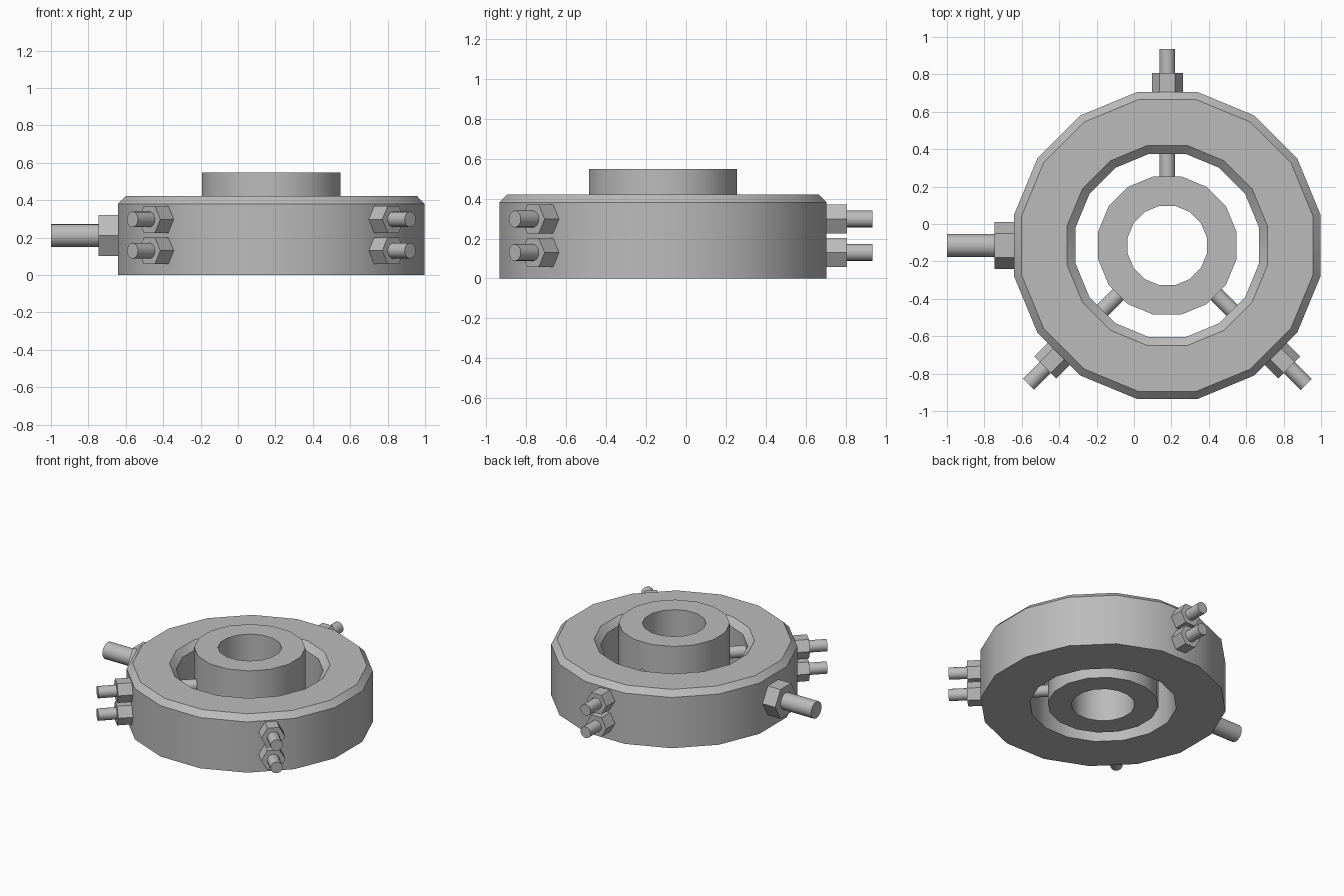
import bpy, bmesh
from math import pi, cos, sin, radians
from mathutils import Matrix, Vector

cube = bpy.data.objects.get("Cube")
if cube:
    bpy.data.objects.remove(cube)

CENTRE = Vector((0.178, -0.115, 0))
SIDES = 16

steel = bpy.data.materials.new("grey_steel")
steel.use_nodes = True
colour = (0.5, 0.5, 0.5, 1)
steel.diffuse_color = colour
steel.node_tree.nodes["Principled BSDF"].inputs["Base Color"].default_value = colour


def finish(bm, name):
    bmesh.ops.recalc_face_normals(bm, faces=bm.faces)
    mesh = bpy.data.meshes.new(name)
    bm.to_mesh(mesh)
    bm.free()
    mesh.materials.append(steel)
    mesh.polygons.foreach_set("use_smooth", [True] * len(mesh.polygons))
    mesh.set_sharp_from_angle(angle=radians(30))
    obj = bpy.data.objects.new(name, mesh)
    bpy.context.collection.objects.link(obj)
    return obj


def lathe(name, profile):
    """Closed profile of (flat radius, height) swept around the centre."""
    bm = bmesh.new()
    loops = []
    for i in range(SIDES):
        a = (i + 0.5) * 2 * pi / SIDES
        loops.append([bm.verts.new(CENTRE + Vector((r * cos(a), r * sin(a), z)))
                      for r, z in ((f / cos(pi / SIDES), z) for f, z in profile)])
    n = len(profile)
    for i in range(SIDES):
        p, q = loops[i], loops[(i + 1) % SIDES]
        for j in range(n):
            k = (j + 1) % n
            bm.faces.new((p[j], q[j], q[k], p[k]))
    return finish(bm, name)


def radial_prism(name, sides, radius, start, end, height, degrees):
    """Prism lying along a spoke direction, between two distances from the centre."""
    bm = bmesh.new()
    bmesh.ops.create_cone(bm, cap_ends=True, segments=sides, radius1=radius,
                          radius2=radius, depth=end - start)
    # Put a corner sideways so that hexagons have flats on top and below
    corner = max(bm.verts, key=lambda v: v.co.y).co
    if abs(corner.x) > 1e-4:
        bmesh.ops.rotate(bm, verts=bm.verts, matrix=Matrix.Rotation(pi / sides, 3, 'Z'))
    bm.transform(Matrix.Translation(CENTRE + Vector((0, 0, height)))
                 @ Matrix.Rotation(radians(degrees), 4, 'Z')
                 @ Matrix.Translation(((start + end) / 2, 0, 0))
                 @ Matrix.Rotation(pi / 2, 4, 'Y'))
    return finish(bm, name)


# Outer ring with bevelled upper edges, and the central sleeve
lathe("outer_ring", [(0.82, 0), (0.82, 0.38), (0.78, 0.422), (0.535, 0.422),
                     (0.49, 0.38), (0.49, 0)])
lathe("centre_sleeve", [(0.37, 0), (0.37, 0.548), (0.212, 0.548), (0.212, 0)])

# Three pairs of adjusting screws with hexagonal nuts
for side, degrees in (("back", 90), ("front_right", 225), ("front_left", 315)):
    for level, height in (("upper", 0.298), ("lower", 0.13)):
        radial_prism(f"{side}_{level}_screw", 16, 0.042, 0.3, 1.05, height, degrees)
        radial_prism(f"{side}_{level}_nut", 6, 0.083, 0.8, 0.922, height, degrees)

# Large side handle with its nut
radial_prism("handle_rod", 16, 0.062, 0.7, 1.178, 0.212, 180)
radial_prism("handle_nut", 6, 0.126, 0.8, 0.925, 0.212, 180)
